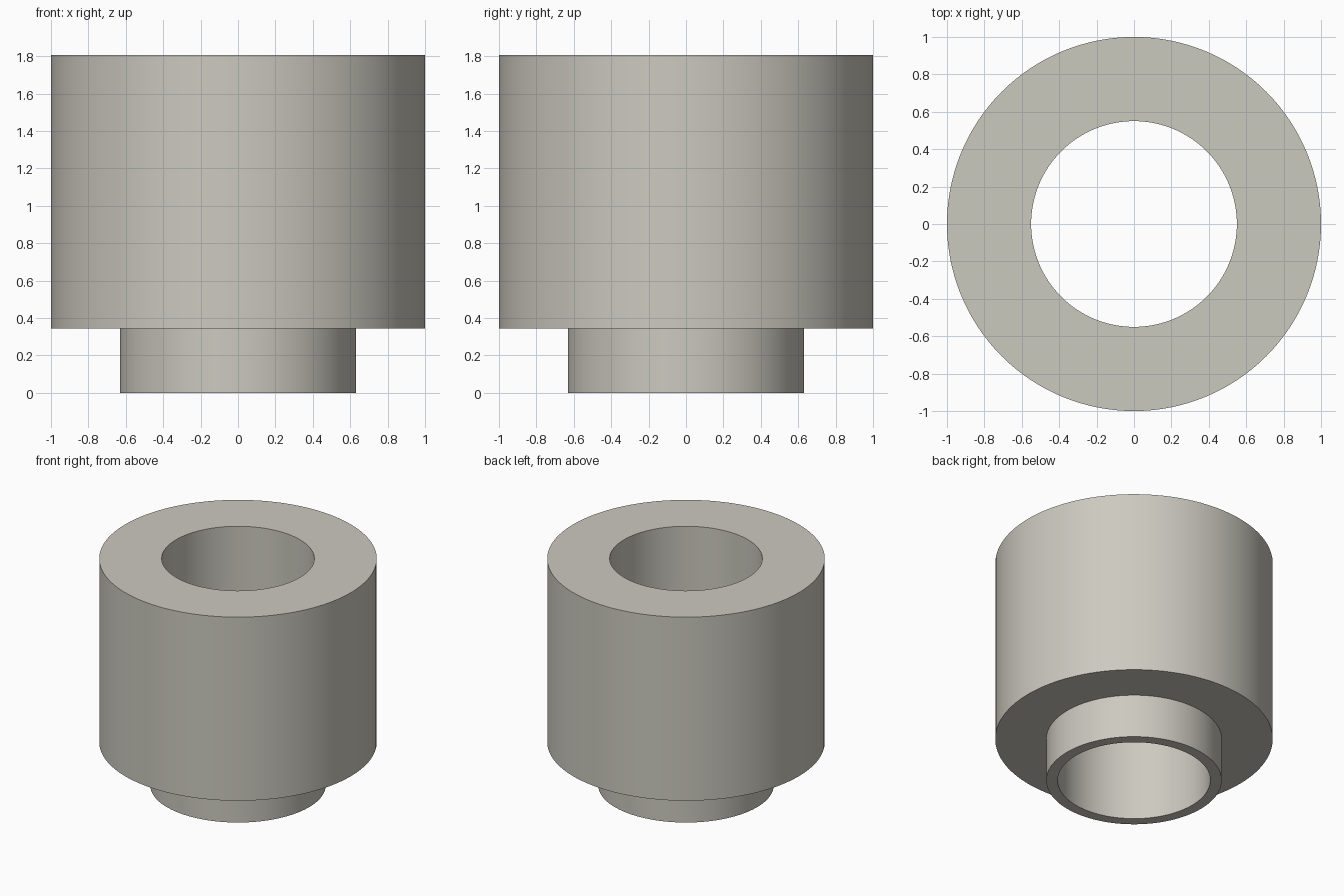
import bpy
import bmesh
import math

cube = bpy.data.objects.get("Cube")
if cube:
    bpy.data.objects.remove(cube, do_unlink=True)

SEGMENTS = 128
BORE, NECK, BODY = 0.55, 0.632, 1.0
STEP, TOP = 0.345, 1.805

# Warm grey material
grey = bpy.data.materials.new("warm_grey")
colour = (0.60, 0.585, 0.52, 1.0)
grey.diffuse_color = colour
grey.use_nodes = True
grey.node_tree.nodes["Principled BSDF"].inputs["Base Color"].default_value = colour


def lathe(name, profile, material):
    """Revolve a closed (radius, z) profile around the z axis."""
    bm = bmesh.new()
    verts = [bm.verts.new((r, 0, z)) for r, z in profile]
    edges = [bm.edges.new((verts[i - 1], verts[i])) for i in range(len(verts))]
    bmesh.ops.spin(bm, geom=verts + edges, cent=(0, 0, 0), axis=(0, 0, 1),
                   angle=2 * math.pi, steps=SEGMENTS, use_merge=True)
    bmesh.ops.remove_doubles(bm, verts=bm.verts[:], dist=1e-5)
    bmesh.ops.recalc_face_normals(bm, faces=bm.faces[:])
    mesh = bpy.data.meshes.new(name)
    bm.to_mesh(mesh)
    bm.free()
    mesh.materials.append(material)
    obj = bpy.data.objects.new(name, mesh)
    bpy.context.collection.objects.link(obj)
    bpy.ops.object.select_all(action='DESELECT')
    obj.select_set(True)
    bpy.context.view_layer.objects.active = obj
    bpy.ops.object.shade_smooth_by_angle(angle=math.radians(30))
    return obj


# Stepped bushing: narrow neck below a wide body, with a straight through bore
lathe("stepped_bushing", [
    (BORE, 0), (NECK, 0), (NECK, STEP),
    (BODY, STEP), (BODY, TOP), (BORE, TOP),
], grey)
